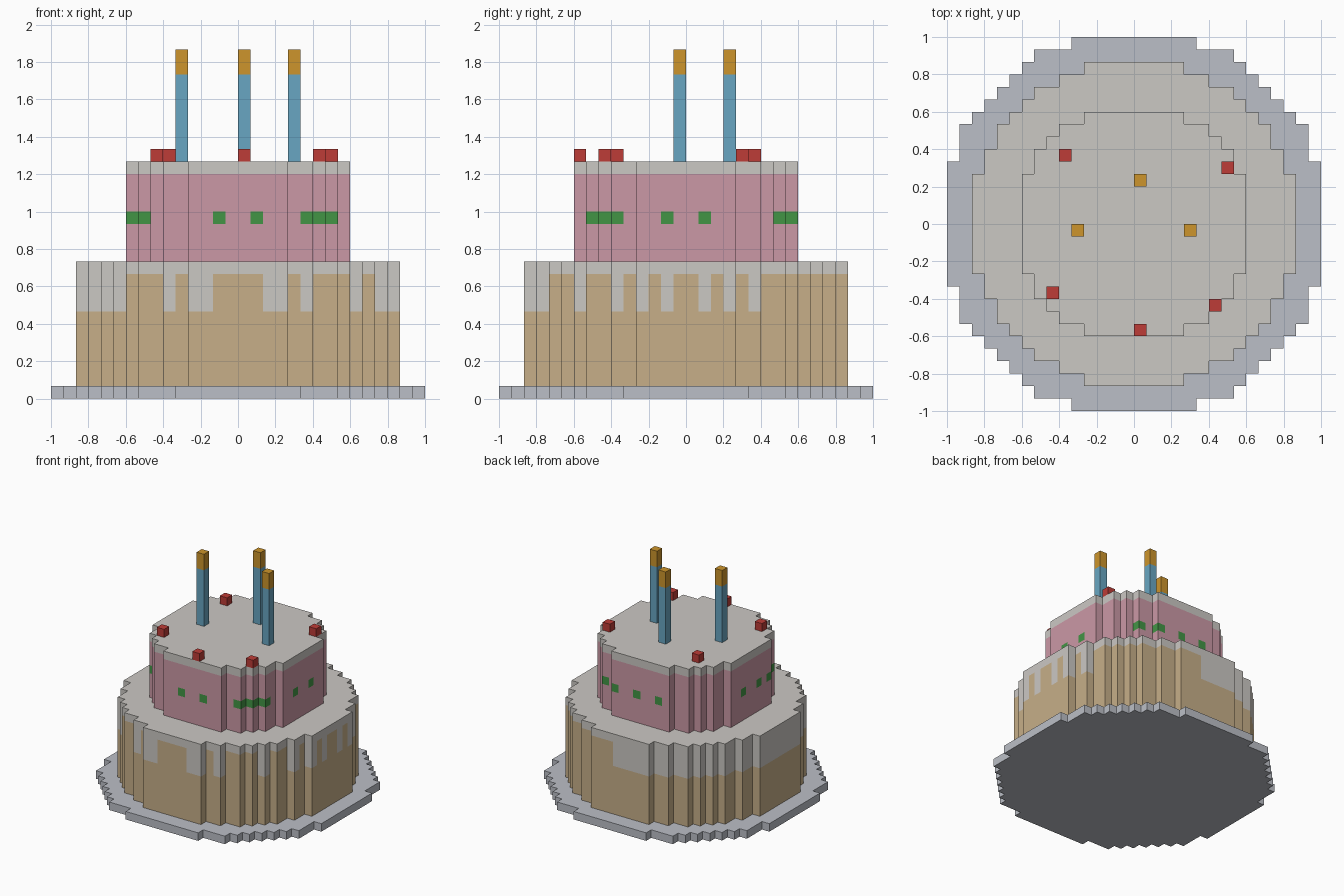
import bpy, bmesh

if "Cube" in bpy.data.objects:
    bpy.data.objects.remove(bpy.data.objects["Cube"])

U = 1 / 15          # edge of one block
cells = {}          # (i, j, k) block -> part name


def disc(radius, k0, k1, part):
    """Fill a stepped round slab of blocks; part may be a function of the block."""
    n = int(radius) + 1
    for i in range(-n, n):
        for j in range(-n, n):
            if (i + .5) ** 2 + (j + .5) ** 2 <= radius ** 2:
                for k in range(k0, k1):
                    cells[i, j, k] = part(i, j, k) if callable(part) else part


# columns where the icing runs down the lower tier
DRIPS = {(-4, -13), (-3, -13), (2, -13), (3, -13), (5, -12), (-6, -12), (9, -9),
         (11, -6), (12, -4), (12, -2), (12, 1), (12, 3), (11, 5)}
# decorative dots around the upper tier
DOTS = {(-2, -9), (1, -9), (5, -8), (6, -7), (7, -6), (8, -2), (8, 1), (5, 7),
        (3, 8), (0, 8), (-3, 8), (-9, 1), (-9, -2), (-9, -4), (-8, -6)}


def lower_tier(i, j, k):
    drip = (i, j) in DRIPS or i <= -10 or (i <= 0 and j >= 0)
    return "icing" if k == 10 or (k >= 7 and drip) else "lower_sponge"


def upper_tier(i, j, k):
    if k == 18:
        return "icing"
    return "green_dots" if k == 14 and (i, j) in DOTS else "upper_sponge"


# plate and tiers
disc(15.5, 0, 1, "plate")
disc(13, 1, 11, lower_tier)
disc(9.5, 11, 19, upper_tier)

# candles with flames
for i, j in [(-5, -1), (0, 3), (4, -1)]:
    for k in range(19, 28):
        cells[i, j, k] = "candles" if k < 26 else "flames"

# cherries
for i, j in [(-6, 5), (7, 4), (-7, -6), (6, -7), (0, -9)]:
    cells[i, j, 19] = "cherries"

COLOURS = {
    "plate": (.50, .52, .57), "icing": (.60, .58, .55),
    "lower_sponge": (.57, .43, .25), "upper_sponge": (.60, .315, .38),
    "green_dots": (.055, .30, .06), "candles": (.14, .38, .54),
    "flames": (.61, .30, .025), "cherries": (.51, .045, .038),
}


def build(part):
    """Make one object from the exposed block faces of a part."""
    bm = bmesh.new()
    verts = {}

    def vert(p):
        if p not in verts:
            verts[p] = bm.verts.new([c * U for c in p])
        return verts[p]

    for cell, name in cells.items():
        if name != part:
            continue
        for axis in range(3):
            for side in (0, 1):
                near = list(cell)
                near[axis] += 2 * side - 1
                if tuple(near) in cells:
                    continue
                loop = []
                for a, b in [(0, 0), (1, 0), (1, 1), (0, 1)]:
                    p = list(cell)
                    p[axis] += side
                    p[(axis + 1) % 3] += a
                    p[(axis + 2) % 3] += b
                    loop.append(vert(tuple(p)))
                bm.faces.new(loop if side else loop[::-1])
    mesh = bpy.data.meshes.new(part)
    bm.to_mesh(mesh)
    bm.free()
    mat = bpy.data.materials.new(part)
    mat.diffuse_color = (*COLOURS[part], 1)
    mat.use_nodes = True
    mat.node_tree.nodes["Principled BSDF"].inputs["Base Color"].default_value = mat.diffuse_color
    mesh.materials.append(mat)
    bpy.context.collection.objects.link(bpy.data.objects.new(part, mesh))


for part in COLOURS:
    build(part)
